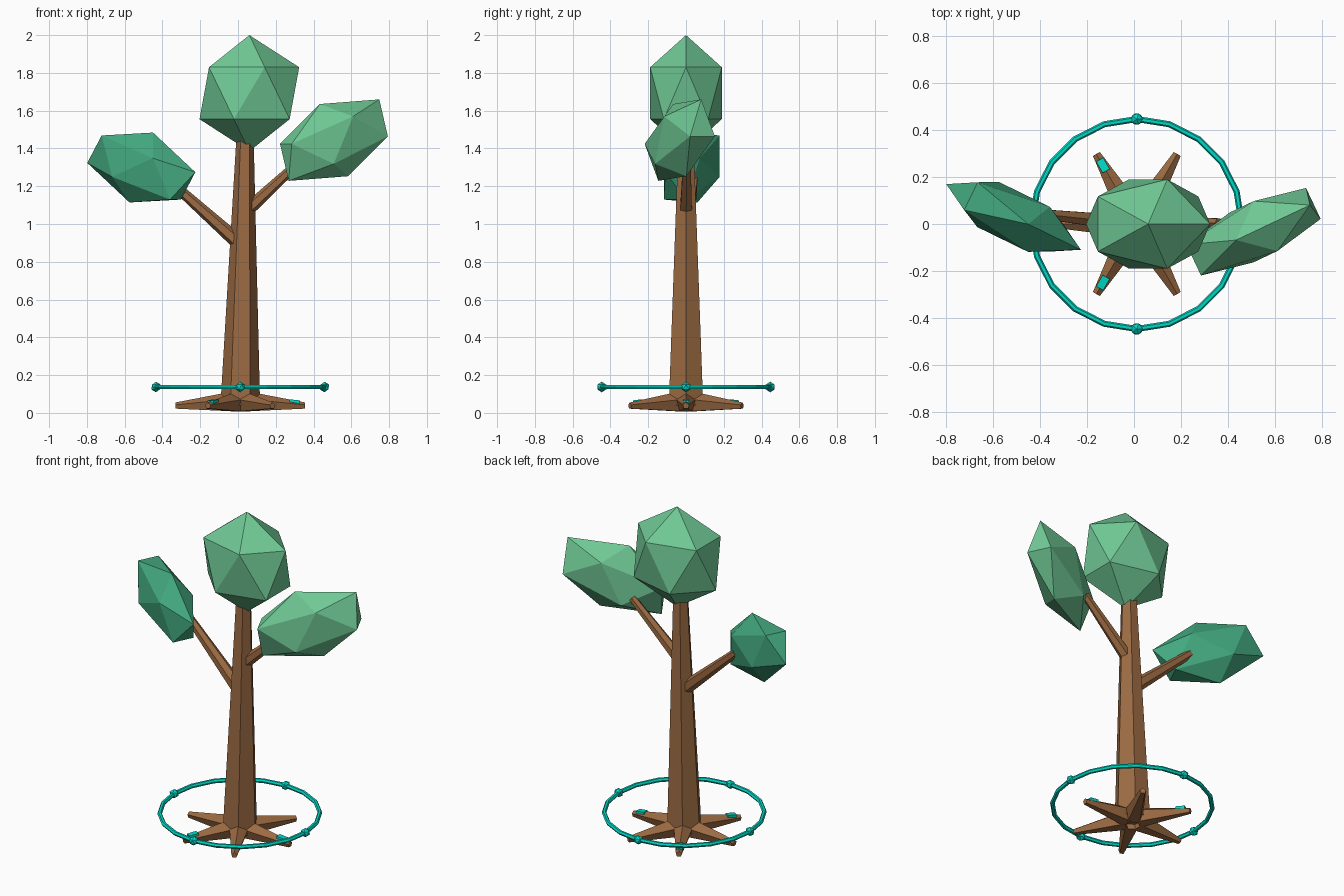
import bpy, bmesh
from math import sin, cos, pi, radians
from mathutils import Vector, Euler

if "Cube" in bpy.data.objects:
    bpy.data.objects.remove(bpy.data.objects["Cube"])

CX = 0.012  # trunk, roots and ring share this x centre


def material(name, rgb):
    m = bpy.data.materials.new(name)
    m.diffuse_color = (*rgb, 1)
    m.use_nodes = True
    m.node_tree.nodes["Principled BSDF"].inputs["Base Color"].default_value = m.diffuse_color
    return m


BARK = material("bark", (0.33, 0.145, 0.055))
LEAF = material("light_leaf", (0.16, 0.58, 0.30))
DARK_LEAF = material("dark_leaf", (0.055, 0.39, 0.21))
GLOW = material("teal", (0.0, 0.69, 0.56))


def finish(bm, name, mat):
    bmesh.ops.recalc_face_normals(bm, faces=bm.faces)
    me = bpy.data.meshes.new(name)
    bm.to_mesh(me)
    bm.free()
    me.materials.append(mat)
    ob = bpy.data.objects.new(name, me)
    bpy.context.collection.objects.link(ob)
    return ob


def limb(name, a, b, r1, r2, sides, ref):
    """Tapered prism from a to b; the first corner points towards ref."""
    a, b = Vector(a), Vector(b)
    d = (b - a).normalized()
    u = Vector(ref)
    u = (u - d * u.dot(d)).normalized()
    v = d.cross(u)
    bm = bmesh.new()
    rings = []
    for p, r in ((a, r1), (b, r2)):
        rings.append([bm.verts.new(p + r * (u * cos(2 * pi * i / sides) + v * sin(2 * pi * i / sides)))
                      for i in range(sides)])
    for i in range(sides):
        j = (i + 1) % sides
        bm.faces.new((rings[0][i], rings[0][j], rings[1][j], rings[1][i]))
    bm.faces.new(rings[0])
    bm.faces.new(rings[1])
    return finish(bm, name, BARK)


def ico(name, loc, scale, rot, mat):
    bm = bmesh.new()
    bmesh.ops.create_icosphere(bm, subdivisions=1, radius=1)
    ob = finish(bm, name, mat)
    ob.location, ob.scale = loc, scale
    ob.rotation_euler = Euler([radians(r) for r in rot])
    return ob


# Trunk and branches
limb("trunk", (CX, 0, 0.04), (0.037, 0, 1.45), 0.105, 0.046, 6, (1, 0, 0))
limb("left_branch", (0.0, 0.0, 0.905), (-0.37, 0.04, 1.235), 0.04, 0.024, 6, (0, 0, 1))
limb("right_branch", (0.04, 0.0, 1.065), (0.36, 0.005, 1.36), 0.036, 0.022, 6, (0, 0, 1))

# Six spreading roots, with a teal chip on every second one
for k in range(6):
    a = k * pi / 3
    d = Vector((cos(a), sin(a), 0))
    c = Vector((CX, 0, 0))
    limb(f"root_{k}", c + d * 0.04 + Vector((0, 0, 0.055)), c + d * 0.343 + Vector((0, 0, 0.037)),
         0.058, 0.018, 5, (0, 0, 1))
    if k % 2 == 0:
        bm = bmesh.new()
        bmesh.ops.create_cube(bm, size=1)
        chip = finish(bm, f"root_chip_{k}", GLOW)
        chip.location = c + d * 0.287 + Vector((0, 0, 0.057))
        chip.scale = (0.055, 0.034, 0.024)
        chip.rotation_euler = (0, radians(6), a)

# Foliage clumps
ico("top_foliage", (0.06, 0, 1.6925), (0.295, 0.223, 0.3075), (0, 0, 0), LEAF)
ico("right_foliage", (0.508, -0.033, 1.444), (0.368, 0.138, 0.208), (0, -23.3, 25.3), LEAF)
ico("left_foliage", (-0.512, 0.03, 1.299), (0.343, 0.125, 0.1975), (0, 20.5, -26), DARK_LEAF)

# Floating ring with four nodes
bpy.ops.mesh.primitive_torus_add(major_segments=20, minor_segments=6, major_radius=0.446,
                                 minor_radius=0.013, location=(CX, 0, 0.137))
ring = bpy.context.object
ring.name = "ring"
ring.data.materials.append(GLOW)
for f in ring.data.polygons:
    f.use_smooth = False
for k in range(4):
    a = k * pi / 2
    ico(f"ring_node_{k}", (CX + 0.446 * cos(a), 0.446 * sin(a), 0.137), (0.028,) * 3, (0, 0, 0), GLOW)
